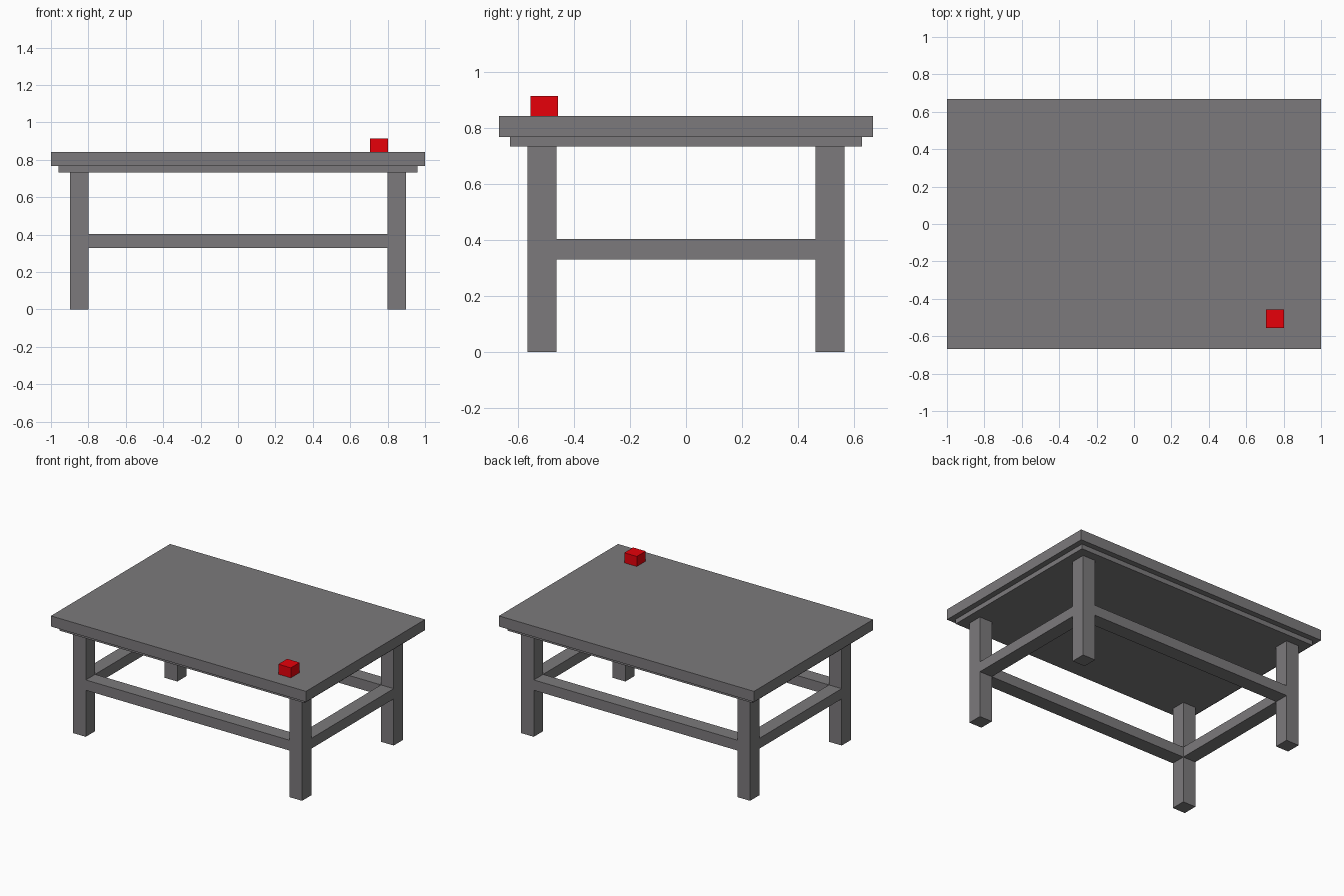
import bpy

if "Cube" in bpy.data.objects:
    bpy.data.objects.remove(bpy.data.objects["Cube"])


def material(name, color):
    mat = bpy.data.materials.new(name)
    mat.diffuse_color = color
    mat.use_nodes = True
    mat.node_tree.nodes["Principled BSDF"].inputs["Base Color"].default_value = mat.diffuse_color
    return mat


DARK = material("dark_grey", (0.2, 0.193, 0.2, 1))
RED = material("red", (0.8, 0.0, 0.003, 1))


def box(name, x, y, z, mat=DARK):
    """Axis-aligned box from (min, max) ranges."""
    lo, hi = zip(x, y, z)
    bpy.ops.mesh.primitive_cube_add(
        size=1, location=[(a + b) / 2 for a, b in zip(lo, hi)])
    ob = bpy.context.object
    ob.name = name
    ob.scale = [b - a for a, b in zip(lo, hi)]
    bpy.ops.object.transform_apply(location=False, rotation=False, scale=True)
    ob.data.materials.append(mat)


def span(sign, inner, outer):
    return tuple(sorted((sign * inner, sign * outer)))


LEG_X = (0.798, 0.898)
LEG_Y = (0.461, 0.565)
RAIL_Z = (0.33, 0.403)

# Table top and the slightly smaller slab under it
box("table_top", (-1, 1), (-0.667, 0.667), (0.767, 0.842))
box("under_slab", (-0.96, 0.96), (-0.627, 0.627), (0.733, 0.767))

# Four square legs
for sx, side in ((-1, "left"), (1, "right")):
    for sy, end in ((-1, "front"), (1, "back")):
        box(f"{end}_{side}_leg", span(sx, *LEG_X), span(sy, *LEG_Y), (0, 0.733))

# Rails between the legs, flush with them
for s, end, side in ((-1, "front", "left"), (1, "back", "right")):
    box(f"{end}_rail", (-LEG_X[0], LEG_X[0]), span(s, *LEG_Y), RAIL_Z)
    box(f"{side}_rail", span(s, *LEG_X), (-LEG_Y[0], LEG_Y[0]), RAIL_Z)

# Small red block on the top
box("red_block", (0.705, 0.803), (-0.555, -0.456), (0.842, 0.913), RED)
